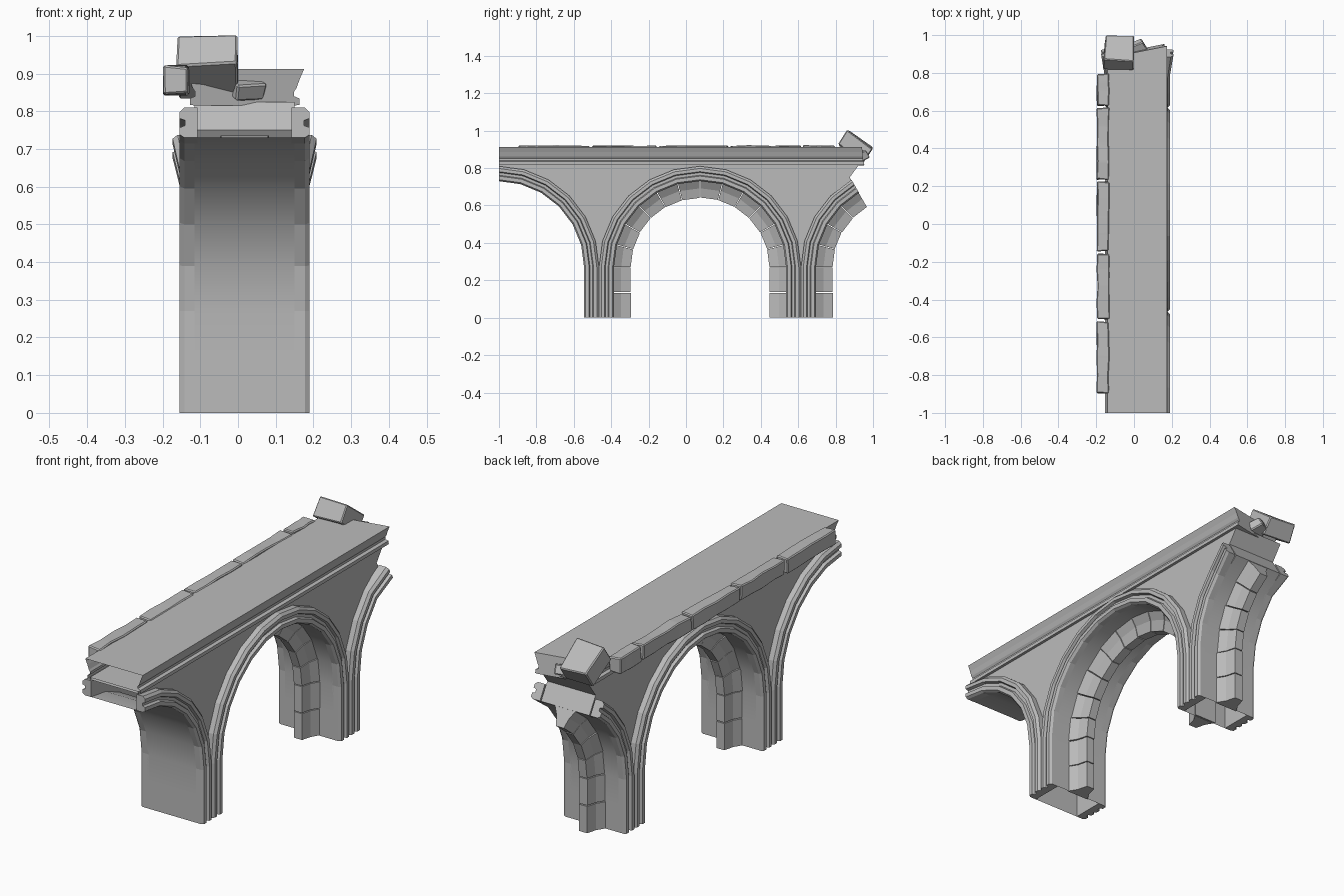
import bpy, bmesh, math, random
from mathutils import Vector, Matrix

random.seed(4)
if "Cube" in bpy.data.objects:
    bpy.data.objects.remove(bpy.data.objects["Cube"], do_unlink=True)

stone = bpy.data.materials.new("grey_stone")
stone.use_nodes = True
GREY = (0.5, 0.5, 0.5, 1)
stone.diffuse_color = GREY
stone.node_tree.nodes["Principled BSDF"].inputs["Base Color"].default_value = GREY

MID = 0.0175                      # centre line of the bridge in x
SPRING = 0.27                     # height where the arches start to curve
INNER, OUTER, RIB = 0.46, 0.54, 0.37
ARCHES = {"front": (-1.005, 90.5, 210), "middle": (0.075, -30, 210), "back": (1.155, -30, 60)}


def finish(name, bm, open_test=None):
    bmesh.ops.recalc_face_normals(bm, faces=bm.faces)
    if open_test:
        bm.normal_update()
        bmesh.ops.delete(bm, geom=[f for f in bm.faces if open_test(f)], context='FACES_ONLY')
    mesh = bpy.data.meshes.new(name)
    bm.to_mesh(mesh)
    bm.free()
    mesh.materials.append(stone)
    ob = bpy.data.objects.new(name, mesh)
    bpy.context.collection.objects.link(ob)
    return ob


def on_arch(cy, t, r):
    """Point on an arch: degrees 0 to 180, and straight legs 30 steps beyond each end."""
    if t < 0:
        return cy - r, SPRING * (1 + t / 30)
    if t > 180:
        return cy + r, SPRING * (1 - (t - 180) / 30)
    a = math.radians(t)
    return cy - r * math.cos(a), SPRING + r * math.sin(a)


def stations(t0, t1):
    inside = [t for t in range(-30, 211, 15) if t0 < t < t1]
    return [t0] + inside + [t1]


def sweep(bm, cy, ts, profile, flare=lambda t: 1):
    """Sweep a closed (x, radius) profile along an arch."""
    rings = []
    for t in ts:
        ring = []
        for x, r in profile:
            y, z = on_arch(cy, t, r)
            ring.append(bm.verts.new((MID + x * flare(t), y, z)))
        rings.append(ring)
    n = len(profile)
    for a, b in zip(rings, rings[1:]):
        for i in range(n):
            j = (i + 1) % n
            bm.faces.new((a[i], a[j], b[j], b[i]))
    bm.faces.new(rings[0])
    bm.faces.new(rings[-1])


def broken_end(x):
    return 0.92 + 0.2 * (x - 0.05)


# Spandrel wall with barrel soffits, hollow at the cut end and the feet
outline = [(-1, 0.825)]
for cy, t0, t1 in ARCHES.values():
    outline += [(max(-1, y), z) for y, z in (on_arch(cy, t, INNER) for t in stations(t0, t1))]
outline += [(0.875, 0.75), (0.93, 0.825)]
bm = bmesh.new()
face = bm.faces.new([bm.verts.new((MID - 0.133, y, z)) for y, z in outline])
moved = bmesh.ops.extrude_face_region(bm, geom=[face])["geom"]
bmesh.ops.translate(bm, vec=(0.266, 0, 0), verts=[v for v in moved if isinstance(v, bmesh.types.BMVert)])
wall = finish("spandrel_wall", bm,
              lambda f: f.normal.z < -0.9 and f.calc_center_median().z < 0.01
              or f.normal.y < -0.9 and f.calc_center_median().y < -0.99)
bpy.context.view_layer.objects.active = wall
wall.select_set(True)
bpy.ops.object.shade_smooth_by_angle(angle=math.radians(25))
wall.select_set(False)

# Moulded arch bands on both faces, two rolls with a groove between
band = [(0.125, INNER), (0.16, INNER), (0.172, 0.468), (0.172, 0.487), (0.158, 0.492),
        (0.158, 0.506), (0.172, 0.511), (0.172, 0.528), (0.16, OUTER), (0.125, OUTER)]
for label, (cy, t0, t1) in ARCHES.items():
    for side, sx in (("left", 1), ("right", -1)):
        bm = bmesh.new()
        # the broken end bulges outward
        flare = (lambda t: 1.11 if t >= 50 else 1) if label == "back" else (lambda t: 1)
        sweep(bm, cy, stations(t0, t1), [(sx * x, r) for x, r in band], flare)
        finish(f"{label}_arch_band_{side}", bm)

# Central soffit ribs of separate tapered blocks
half = [(0.022, RIB), (0.035, 0.42), (0.062, 0.465)]
for label in ("middle", "back"):
    cy, t0, t1 = ARCHES[label]
    ts = stations(t0, t1)
    bm = bmesh.new()
    for a, b in zip(ts, ts[1:]):
        k = random.uniform(0.96, 1.04)
        prof = [(x * k, r + random.uniform(0, 0.003)) for x, r in half]
        prof += [(-x, r) for x, r in reversed(prof)]
        lo = a if a == t0 else a + 0.25
        sweep(bm, cy, [lo, b - 0.25], prof)
    finish(f"{label}_soffit_rib", bm)

# Deck with stepped cornice and flared top
section = [(0.13, 0.815), (0.145, 0.817), (0.145, 0.834), (0.131, 0.84),
           (0.131, 0.852), (0.138, 0.862), (0.146, 0.885), (0.158, 0.912)]
section += [(-x, z) for x, z in reversed(section)]
bm = bmesh.new()
near = [bm.verts.new((MID + x, -1, z)) for x, z in section]
far = [bm.verts.new((MID + x, broken_end(x) + 0.15 * (0.912 - z), z)) for x, z in section]
for i in range(len(section)):
    j = (i + 1) % len(section)
    bm.faces.new((near[i], near[j], far[j], far[i]))
bm.faces.new(near)
bm.faces.new(far)
finish("deck", bm, lambda f: f.normal.y < -0.9)


def rough_block(name, centre, size, tilt=0, turn=0, cuts=0, rough=0.006):
    """Chipped stone block with slightly uneven corners."""
    bm = bmesh.new()
    bmesh.ops.create_cube(bm, size=1)
    if cuts:
        long_edges = [e for e in bm.edges if abs(e.verts[0].co.y - e.verts[1].co.y) > 0.5]
        bmesh.ops.subdivide_edges(bm, edges=long_edges, cuts=cuts)
    bmesh.ops.scale(bm, vec=size, verts=bm.verts)
    for v in bm.verts:
        v.co += Vector([random.uniform(-rough, rough) for _ in range(3)])
    bmesh.ops.bevel(bm, geom=bm.edges[:], offset=0.005, segments=1, affect='EDGES')
    place = Matrix.Translation(centre) @ Matrix.Rotation(turn, 4, 'Z') @ Matrix.Rotation(tilt, 4, 'X')
    bmesh.ops.transform(bm, matrix=place, verts=bm.verts)
    finish(name, bm)


# Kerb stones along the right edge of the deck
joints = [-0.9, -0.51, -0.15, 0.23, 0.62, 0.8]
for i, (a, b) in enumerate(zip(joints, joints[1:])):
    rough_block(f"kerb_stone_{i + 1}", (-0.164, (a + b) / 2, 0.882),
                (0.064, b - a - 0.012, 0.074), cuts=3, rough=0.004)

# Fallen stone and rubble on the broken end
rough_block("fallen_stone", (-0.08, 0.905, 0.916), (0.15, 0.165, 0.09), tilt=-0.61, turn=-0.04)
rough_block("rubble", (0.02, 0.93, 0.86), (0.08, 0.07, 0.05), tilt=0.4, turn=0.5)
